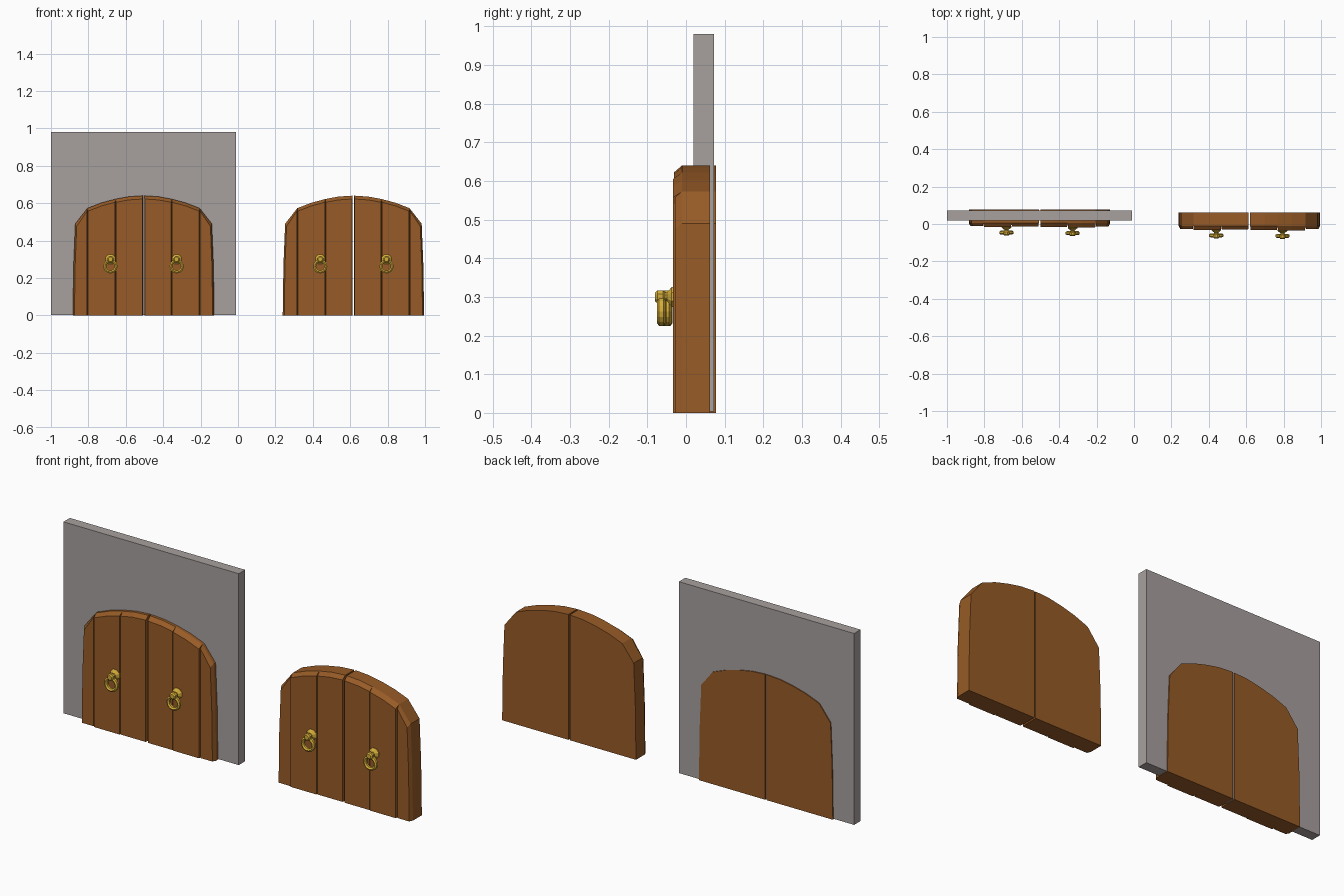
import bpy, bmesh, math
from mathutils import Matrix

if "Cube" in bpy.data.objects:
    bpy.data.objects.remove(bpy.data.objects["Cube"])


def material(name, rgb):
    m = bpy.data.materials.new(name)
    m.diffuse_color = (*rgb, 1)
    m.use_nodes = True
    m.node_tree.nodes["Principled BSDF"].inputs["Base Color"].default_value = m.diffuse_color
    return m


WOOD = material("brown wood", (0.31, 0.105, 0.020))
STONE = material("grey stone", (0.39, 0.355, 0.345))
BRASS = material("brass", (0.67, 0.42, 0.04))


def finish(bm, name, mat):
    bmesh.ops.recalc_face_normals(bm, faces=bm.faces)
    me = bpy.data.meshes.new(name)
    bm.to_mesh(me)
    bm.free()
    me.materials.append(mat)
    ob = bpy.data.objects.new(name, me)
    bpy.context.collection.objects.link(ob)
    return ob


def loft(name, rings, mat):
    """Join matching point rings with quads and cap both ends."""
    bm = bmesh.new()
    vs = [[bm.verts.new(p) for p in ring] for ring in rings]
    n = len(vs[0])
    for a, b in zip(vs, vs[1:]):
        for i in range(n):
            j = (i + 1) % n
            bm.faces.new((a[i], a[j], b[j], b[i]))
    bm.faces.new(vs[0])
    bm.faces.new(vs[-1])
    return finish(bm, name, mat)


# Half outline of the arched doorway: distance from the centre seam, height
ARCH = [(0.004, 0.64), (0.08, 0.635), (0.15, 0.622), (0.225, 0.602),
        (0.30, 0.573), (0.365, 0.49), (0.374, 0.27), (0.378, 0)]
PLANKS = [(0, 2, 0.000), (2, 4, -0.003), (4, 7, 0.003)]   # first, last, depth shift


def closed(pts):
    """Close an outline down to the floor."""
    out = [(pts[0][0], 0)] + list(pts)
    if pts[-1][1] > 0:
        out.append((pts[-1][0], 0))
    return out


def leaf(name, cx, dy, s):
    # solid board behind the planks
    body = closed(ARCH)
    loft(name + "_board", [[(cx + s * u, y + dy, z) for u, z in body]
                           for y in (0.062, -0.010)], WOOD)
    # planks with narrowed fronts, leaving V grooves and a sloped rim
    for k, (a, b, shift) in enumerate(PLANKS):
        back = closed(ARCH[a:b + 1])
        lo, hi = back[0][0], max(p[0] for p in back)
        mid = (lo + hi) / 2
        shrink = 1 - 0.005 / (hi - lo)
        front = [(mid + (u - mid) * shrink - (0.006 if b == 7 and u > lo else 0),
                  z * 0.972) for u, z in back]
        yf = -0.029 + shift - 0.002 * (s > 0)
        loft(f"{name}_plank_{k + 1}",
             [[(cx + s * u, -0.010 + dy, z) for u, z in back],
              [(cx + s * u, yf + dy, z) for u, z in front]], WOOD)


def ring_handle(name, x, y):
    # turned mount: flared plate, neck and knob pointing forward
    profile = [(0.028, 0.004), (0.028, -0.003), (0.012, -0.015), (0.012, -0.020),
               (0.018, -0.026), (0.018, -0.040), (0.012, -0.046)]
    n = 8
    loft(name + "_mount",
         [[(x + r * math.cos((i + .5) * math.tau / n), y + d,
            0.300 + r * math.sin((i + .5) * math.tau / n)) for i in range(n)]
          for r, d in profile], BRASS)
    # hanging ring
    bm = bmesh.new()
    N, M, R, r = 16, 6, 0.030, 0.009
    vs = []
    for i in range(N):
        t = i * math.tau / N
        row = []
        for j in range(M):
            p = (j + .5) * math.tau / M
            q = R + r * math.cos(p)
            row.append(bm.verts.new((x + q * math.cos(t),
                                     y - 0.030 + 0.011 * math.sin(p),
                                     0.262 + q * math.sin(t))))
        vs.append(row)
    for i in range(N):
        for j in range(M):
            k, l = (i + 1) % N, (j + 1) % M
            bm.faces.new((vs[i][j], vs[k][j], vs[k][l], vs[i][l]))
    finish(bm, name + "_ring", BRASS)


# Two double doors, the left one set in the wall
for label, cx, dy in (("wall_door", -0.505, 0.015), ("loose_door", 0.617, 0.0)):
    for side, s in (("left", -1), ("right", 1)):
        leaf(f"{label}_{side}", cx, dy, s)
        ring_handle(f"{label}_{side}_handle", cx + s * 0.177,
                    -0.031 + dy - 0.003 * (s > 0))

# Wall panel
bm = bmesh.new()
bmesh.ops.create_cube(bm, size=1, matrix=Matrix.Translation((-0.505, 0.046, 0.4915))
                      @ Matrix.Diagonal((0.99, 0.052, 0.977, 1)))
finish(bm, "wall", STONE)
